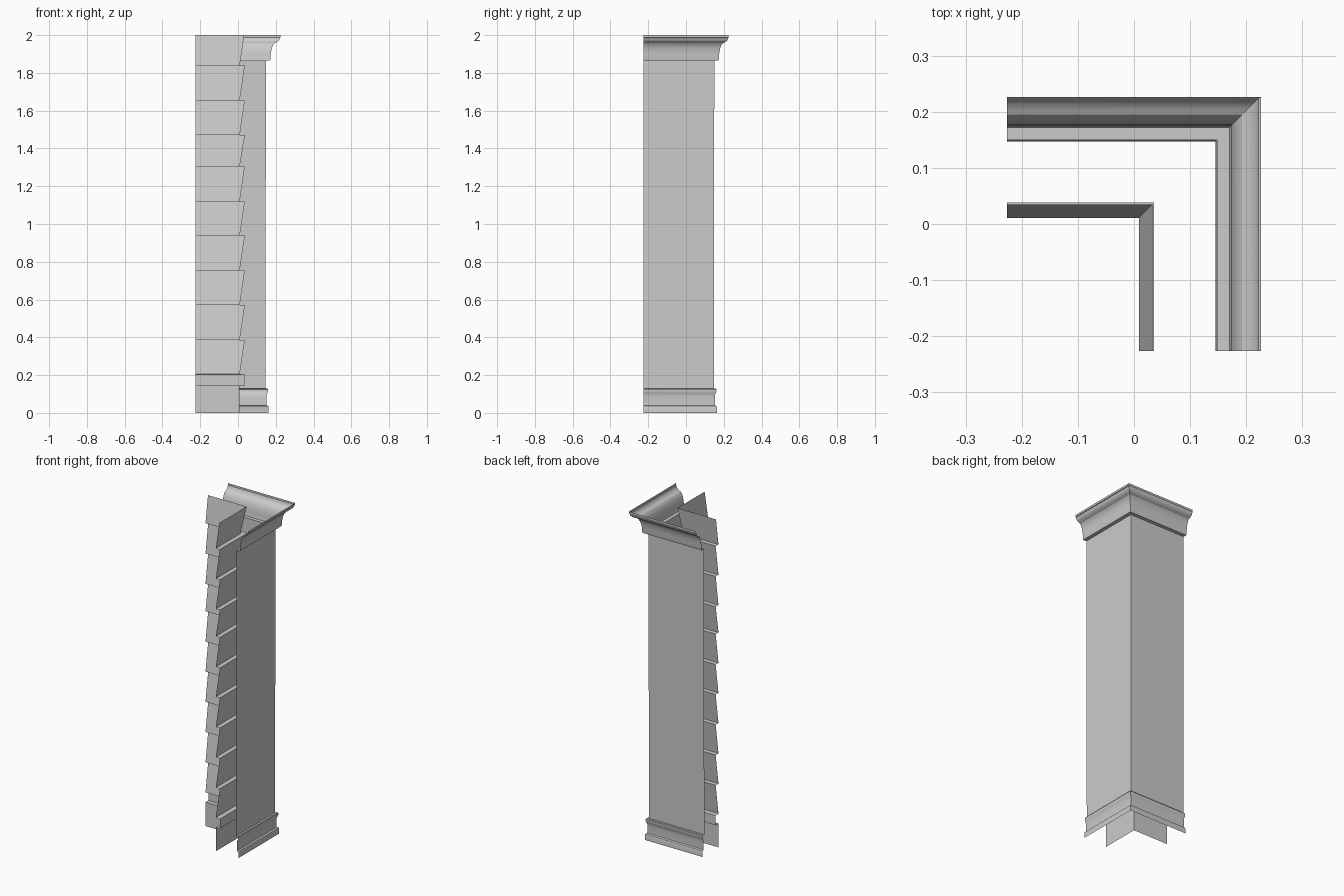
import bpy, bmesh, math

if "Cube" in bpy.data.objects:
    bpy.data.objects.remove(bpy.data.objects["Cube"])

END = -0.226  # open end of both arms of the corner


def corner_sweep(name, profile, face_out, y_shift=0.002, smooth=False):
    """Sweep an (offset, height) profile round a mitred L-shaped corner."""
    bm = bmesh.new()
    rows = []
    for d, z in profile:
        y = min(d + y_shift, 0.226)
        rows.append([bm.verts.new(p) for p in ((END, y, z), (d, y, z), (d, END, z))])
    for a, b in zip(rows, rows[1:]):
        for i in range(2):
            quad = (a[i], b[i], b[i + 1], a[i + 1])
            bm.faces.new(quad if face_out else quad[::-1])
    mesh = bpy.data.meshes.new(name)
    bm.to_mesh(mesh)
    bm.free()
    ob = bpy.data.objects.new(name, mesh)
    bpy.context.collection.objects.link(ob)
    if smooth:
        bpy.ops.object.select_all(action='DESELECT')
        ob.select_set(True)
        bpy.context.view_layer.objects.active = ob
        bpy.ops.object.shade_smooth_by_angle(angle=math.radians(25))
    return ob


# Exterior: foundation strip, starter strip and lapped boards
IN, OUT = 0.009, 0.036
corner_sweep("foundation", [(IN, 0), (IN, 0.145)], False)
corner_sweep("starter_strip", [(IN, 0.145), (OUT, 0.145), (OUT, 0.203)], False)
siding = [(OUT, 0.203)]
bottoms = [0.205, 0.387, 0.571, 0.755, 0.938, 1.12, 1.305, 1.471, 1.655, 1.839]
for z, top in zip(bottoms, bottoms[1:] + [2.0]):
    siding += [(IN, z), (OUT if top < 2 else 0.033, top)]
corner_sweep("lap_siding", siding, False)

# Interior wall sheet
corner_sweep("interior_wall", [(0.145, 0.128), (0.148, 1.865)], True)

# Moulded baseboard
corner_sweep("baseboard", [
    (0.162, 0), (0.162, 0.03), (0.160, 0.036), (0.151, 0.040), (0.151, 0.088),
    (0.153, 0.100), (0.157, 0.108), (0.159, 0.116), (0.159, 0.125),
    (0.156, 0.129), (0.145, 0.129)], True, smooth=True)

# Crown moulding: cove rising to a rolled top edge
cove = [(0.172 + 0.028 * (1 - math.cos(t)), 1.872 + 0.088 * math.sin(t))
        for t in [i * math.pi / 12 for i in range(7)]]
roll = [(0.203, 1.962), (0.212, 1.967), (0.219, 1.976), (0.222, 1.986),
        (0.226, 1.988), (0.226, 2.0)]
corner_sweep("crown_moulding", [(0.148, 1.865), (0.170, 1.865)] + cove + roll,
             True, smooth=True)
